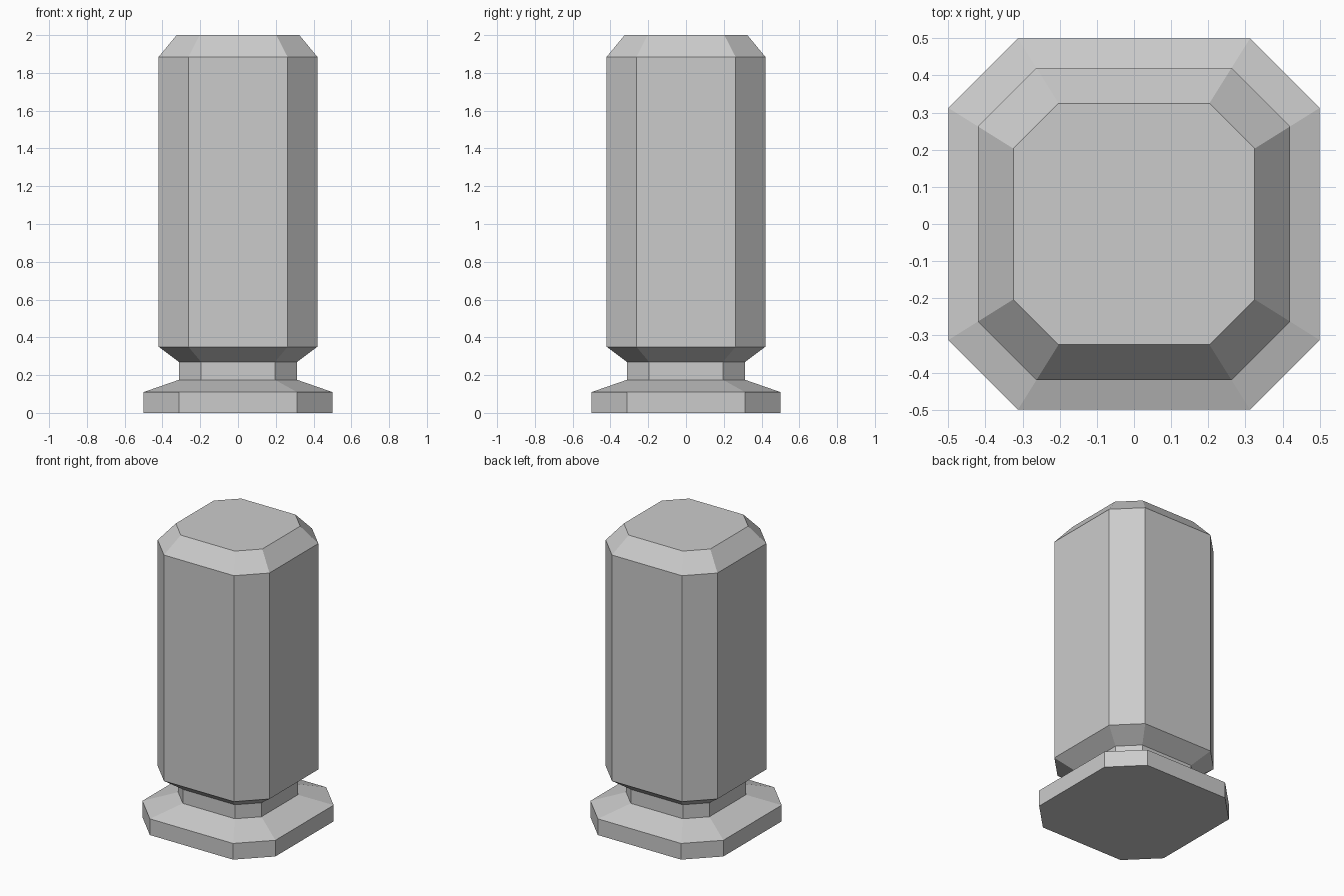
import bpy
import bmesh

if "Cube" in bpy.data.objects:
    bpy.data.objects.remove(bpy.data.objects["Cube"])

CORNER = 0.625  # where the corner cut starts, as a share of the half width


def ring(bm, half, z):
    """Square cross-section with cut corners, counter-clockwise."""
    c = half * CORNER
    quarter = [(half, -c), (half, c)]
    verts = []
    for _ in range(4):
        verts += [bm.verts.new((x, y, z)) for x, y in quarter]
        quarter = [(-y, x) for x, y in quarter]
    return verts


def loft(name, profile):
    """Closed solid through the (half width, height) profile."""
    bm = bmesh.new()
    rings = [ring(bm, half, z) for half, z in profile]
    for low, high in zip(rings, rings[1:]):
        for i in range(8):
            j = (i + 1) % 8
            bm.faces.new((low[i], low[j], high[j], high[i]))
    bm.faces.new(rings[0][::-1])
    bm.faces.new(rings[-1])
    mesh = bpy.data.meshes.new(name)
    bm.to_mesh(mesh)
    bm.free()
    obj = bpy.data.objects.new(name, mesh)
    bpy.context.collection.objects.link(obj)
    return obj


# Flanged foot, narrow neck, tall body and bevelled top in one solid
loft("bollard", [
    (0.50, 0.0), (0.50, 0.11),     # foot
    (0.313, 0.175), (0.313, 0.27),   # neck
    (0.42, 0.35), (0.42, 1.885),   # body
    (0.325, 2.0),                  # top
])
